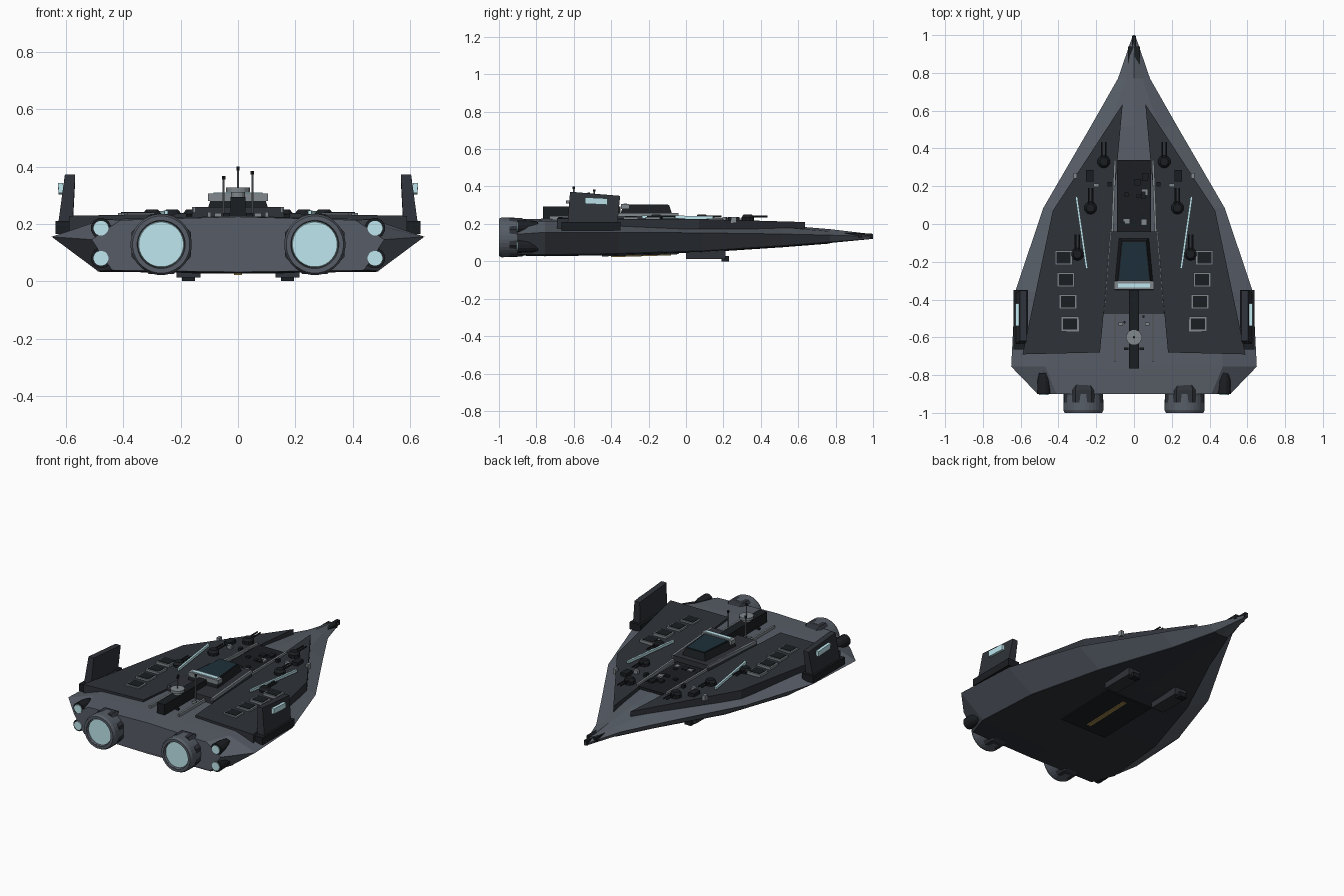
import bpy, bmesh, math, random
from mathutils import Vector

if "Cube" in bpy.data.objects:
    bpy.data.objects.remove(bpy.data.objects["Cube"])

random.seed(4)

def mat(name, c):
    m = bpy.data.materials.new(name)
    m.diffuse_color = (*c, 1)
    m.use_nodes = True
    m.node_tree.nodes["Principled BSDF"].inputs["Base Color"].default_value = m.diffuse_color
    return m

HULL = mat("hull_grey", (.095, .11, .135))
DARK = mat("armour_dark", (.028, .032, .04))
BLACK = mat("mechanical_black", (.011, .013, .016))
METAL = mat("light_metal", (.22, .25, .27))
GLOW = mat("pale_glow", (.52, .8, .86))
GLASS = mat("bridge_glass", (.012, .028, .042))
GOLD = mat("bay_light", (.32, .22, .07))

def finish(name, bm, m):
    bmesh.ops.recalc_face_normals(bm, faces=bm.faces)
    me = bpy.data.meshes.new(name)
    bm.to_mesh(me)
    bm.free()
    me.materials.append(m)
    ob = bpy.data.objects.new(name, me)
    bpy.context.collection.objects.link(ob)
    return ob

def loft(name, rings, m):
    """Skin a list of equal-length rings and cap both ends."""
    bm = bmesh.new()
    rs = [[bm.verts.new(p) for p in r] for r in rings]
    n = len(rs[0])
    for a, b in zip(rs, rs[1:]):
        for i in range(n):
            j = (i + 1) % n
            bm.faces.new((a[i], a[j], b[j], b[i]))
    bm.faces.new(rs[0])
    bm.faces.new(rs[-1])
    return finish(name, bm, m)

def box(name, x0, x1, y0, y1, z0, z1, m):
    pts = [(x0, y0), (x1, y0), (x1, y1), (x0, y1)]
    return loft(name, [[(x, y, z) for x, y in pts] for z in (z0, z1)], m)

def lathe(name, p, axis, prof, m, n=24):
    """Solid of (offset, radius) steps along the 'y' or 'z' axis through p."""
    rings = []
    for d, r in prof:
        ring = []
        for i in range(n):
            a = 2 * math.pi * (i + .5) / n
            u, v = r * math.cos(a), r * math.sin(a)
            off = (u, d, v) if axis == 'y' else (u, v, d)
            ring.append(Vector(p) + Vector(off))
        rings.append(ring)
    return loft(name, rings, m)

def bar(name, a, b, w, h, m):
    """Thin horizontal strip between two points."""
    a, b = Vector(a), Vector(b)
    s = (b - a).cross(Vector((0, 0, 1))).normalized() * w / 2
    k = Vector((0, 0, h / 2))
    return loft(name, [[p + s + k, p - s + k, p - s - k, p + s - k] for p in (a, b)], m)

# Hull: y, edge half-width, edge z, shoulder half-width, top z, belly half-width, belly z
sections = [(-.9, .51, .145, .41, .225, .44, .04), (-.755, .65, .155, .47, .228, .49, .036),
            (-.36, .63, .155, .44, .225, .46, .042), (.085, .48, .152, .31, .215, .33, .056),
            (.515, .23, .146, .13, .193, .14, .084), (.77, .085, .14, .045, .172, .05, .104),
            (1, .006, .133, .004, .145, .004, .12)]
loft("hull", [[(-w, y, ze), (-t, y, zt - .012), (0, y, zt), (t, y, zt - .012),
               (w, y, ze), (b, y, zb), (0, y, zb - .006 if y < .9 else zb), (-b, y, zb)]
              for y, w, ze, t, zt, b, zb in sections], HULL)
# Dark belly plating just under the hull
loft("belly_plating", [[(-b, y, zb + .004), (b, y, zb + .004), (b, y, zb - .003),
                        (0, y, zb - .009), (-b, y, zb - .003)]
                       for y, w, ze, t, zt, b, zb in sections[:-1]], DARK)

# Nose emitter
box("nose_collar", -.032, .032, .845, .94, .128, .152, BLACK)
box("nose_probe", -.01, .01, .9, .995, .12, .15, BLACK)

# Central trench and superstructure
loft("deck_trench", [[(x, y, z + d) for x, y, z in ((-.09, -.05, .21), (.09, -.05, .21),
     (.09, .34, .2), (-.09, .34, .2))] for d in (0, .016)], BLACK)
loft("superstructure", [[(-a, -.475, z), (a, -.475, z), (b, -.04, z), (-b, -.04, z)]
     for a, b, z in ((.165, .13, .2), (.157, .122, .258))], DARK)
loft("bridge", [[(-a, y0, z), (a, y0, z), (b, y1, z), (-b, y1, z)]
     for a, b, y0, y1, z in ((.105, .08, -.35, -.075, .255), (.09, .065, -.335, -.09, .3))], BLACK)
loft("bridge_canopy", [[(-.08, -.3, z), (.08, -.3, z), (.06, -.095, z), (-.06, -.095, z)]
     for z in (.295, .304)], GLASS)
box("bridge_visor", -.105, .105, -.347, -.303, .28, .306, METAL)
box("visor_window", -.085, .085, -.335, -.315, .3, .309, GLOW)
box("spine", -.026, .026, -.765, -.35, .225, .293, BLACK)
lathe("sensor_base", (0, -.6, .29), 'z', [(0, .025), (.02, .025), (.02, .042), (.036, .042)], METAL, 16)
for x, y, z in ((0, -.6, .395), (.05, -.49, .38), (-.05, -.52, .362)):
    lathe("antenna_mast", (x, y, .225), 'z', [(0, .004), (z - .23, .004)], METAL, 6)
    lathe("antenna_tip", (x, y, z - .008), 'z', [(0, .007), (.013, .007)], BLACK, 6)

# Trench clutter
for i in range(14):
    x, y, s = random.uniform(-.07, .07), random.uniform(-.02, .31), random.uniform(.008, .018)
    box("trench_fitting", x - s, x + s, y - s, y + s, .21, .23, METAL if i % 4 == 0 else BLACK)

# Belly bay
loft("belly_bay", [[(-.16, -.45, z), (.16, -.45, z), (.16, -.04, z + .012), (-.16, -.04, z + .012)]
     for z in (.026, .05)], BLACK)
loft("bay_light_strip", [[(-.014, -.4, z), (.014, -.4, z), (.014, -.08, z + .01), (-.014, -.08, z + .01)]
     for z in (.022, .034)], GOLD)

for s, side in ((1, "right"), (-1, "left")):
    def nm(t):
        return side + "_" + t

    def sbox(t, x0, x1, *r):
        return box(nm(t), min(s * x0, s * x1), max(s * x0, s * x1), *r)

    # Deck armour slab
    outline = [(.06, .635, .21), (.43, .07, .226), (.59, -.69, .228), (.18, -.68, .236)]
    loft(nm("deck_armour"), [[(s * x, y, .172) for x, y, z in outline],
                             [(s * x, y, z) for x, y, z in outline]], DARK)
    # Deck rails
    bar(nm("front_rail"), (s * .1, .34, .218), (s * .115, -.04, .228), .012, .02, METAL)
    bar(nm("superstructure_rail"), (s * .122, -.04, .25), (s * .155, -.475, .25), .01, .016, METAL)
    bar(nm("rear_rail"), (s * .1, -.475, .232), (s * .1, -.73, .232), .012, .02, METAL)
    # Glow strips
    bar(nm("deck_strip"), (s * .305, .145, .234), (s * .25, -.235, .238), .012, .016, GLOW)

    # Framed hatches
    for i in range(4):
        x, y = s * (.372 - .011 * i), -.178 - .117 * i
        box(nm("hatch_frame"), x - .047, x + .047, y - .039, y + .039, .22, .238, METAL)
        box(nm("hatch_cover"), x - .037, x + .037, y - .03, y + .03, .225, .241, BLACK)

    # Twin-barrel turrets
    for x, y in ((.16, .33), (.23, .085), (.3, -.16)):
        lathe(nm("turret"), (s * x, y, .205), 'z', [(0, .034), (.03, .034), (.045, .022)], BLACK, 10)
        for d in (-.01, .01):
            lathe(nm("turret_barrel"), (s * x + d, y, .239), 'y', [(0, .005), (.105, .005)], BLACK, 6)

    # Small deck boxes
    for x, y, a, b, m in ((.31, .255, .009, .014, METAL), (.235, .255, .02, .03, BLACK),
                          (.2, .205, .014, .01, METAL), (.13, .21, .01, .012, BLACK),
                          (.07, -.53, .012, .008, METAL), (.04, -.66, .012, .006, BLACK)):
        box(nm("deck_box"), s * x - a, s * x + a, y - b, y + b, .205, .238, m)

    # Side fin with base and light
    sbox("fin_base", .56, .637, -.665, -.35, .165, .21, BLACK)
    loft(nm("fin"), [[(s * a, y0, z0), (s * b, y0, z0), (s * b, y1, z1), (s * a, y1, z1)]
         for a, b, y0, y1, z0, z1 in ((.578, .63, -.635, -.37, .18, .165),
                                      (.568, .604, -.62, -.352, .372, .35))], DARK)
    loft(nm("fin_light"), [[(s * a, -.54, z), (s * (a + .018), -.54, z),
         (s * (a + .018), -.42, z - .006), (s * a, -.42, z - .006)]
         for a, z in ((.608, .308), (.61, .342))], GLOW)

    # Main engines: faired housing, nozzle ring and glowing disc
    c = (s * .268, 0, .128)
    lathe(nm("engine_housing"), c, 'y', [(-.78, .06), (-.88, .112), (-.945, .112)], DARK, 8)
    lathe(nm("engine_nozzle"), c, 'y', [(-.9, .105), (-.985, .107), (-1, .1), (-1, .084),
                                        (-.975, .08)], HULL, 32)
    lathe(nm("engine_rim"), c, 'y', [(-.972, .092), (-.995, .092), (-.995, .083), (-.97, .083)], METAL, 32)
    lathe(nm("engine_glow"), c, 'y', [(-.97, .084), (-.988, .078)], GLOW, 32)

    # Manoeuvring thrusters
    for z in (.185, .08):
        p = (s * .478, 0, z)
        lathe(nm("thruster"), p, 'y', [(-.79, .026), (-.83, .034), (-.9, .036)], BLACK, 12)
        lathe(nm("thruster_glow"), p, 'y', [(-.89, .026), (-.905, .026)], GLOW, 16)

    # Belly gun pods
    sbox("belly_pod", .13, .215, 0, .21, .012, .075, DARK)
    sbox("belly_pod_muzzle", .15, .195, .19, .23, 0, .028, BLACK)
